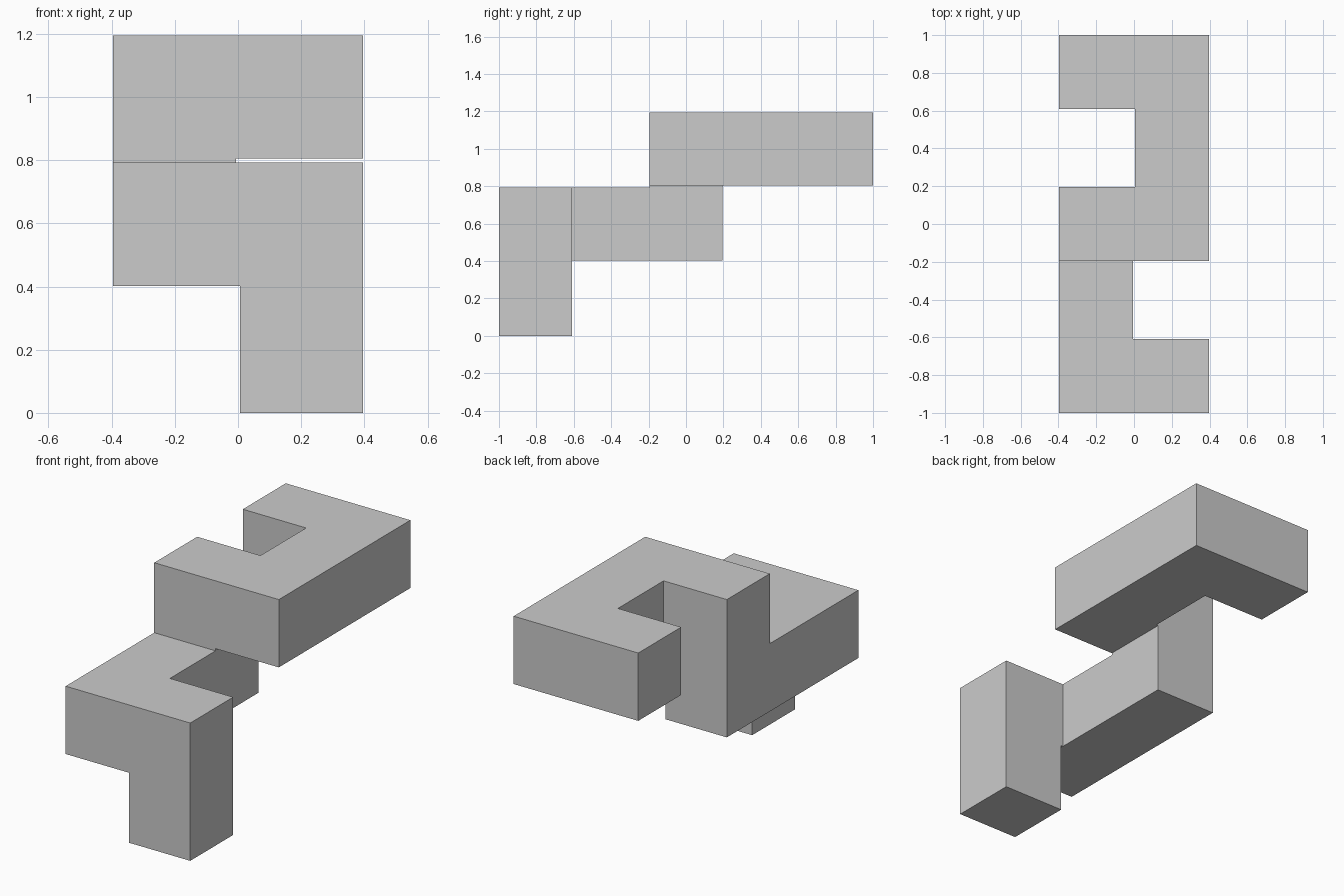
import bpy, bmesh
from math import radians
from mathutils import Vector

if "Cube" in bpy.data.objects:
    bpy.data.objects.remove(bpy.data.objects["Cube"])

GAP = 0.0062                 # inset of every face from the cell grid
PITCH = (2 + 2 * GAP) / 5    # five cells span the 2 unit length

# Chain of grid cells the bent bar walks through
PATH = [(0, 4, 2), (1, 4, 2), (1, 3, 2), (1, 2, 2), (0, 2, 2),
        (0, 2, 1), (0, 1, 1), (0, 0, 1), (1, 0, 1), (1, 0, 0)]
ORIGIN = Vector((-PITCH, -2.5 * PITCH, -GAP))


def line(n):
    """Grid line n: cells lie on even slots, thin gaps on odd slots."""
    return (n + 1) // 2 * PITCH + (GAP if n % 2 == 0 else -GAP)


# Slots filled by the cells and by the joints between chain neighbours
filled = {tuple(2 * c for c in cell) for cell in PATH}
filled |= {tuple(a + b for a, b in zip(p, q)) for p, q in zip(PATH, PATH[1:])}

# Skin of the filled slots
bm = bmesh.new()
verts = {}


def vert(key):
    if key not in verts:
        verts[key] = bm.verts.new(ORIGIN + Vector([line(n) for n in key]))
    return verts[key]


for slot in sorted(filled):
    for axis in range(3):
        for side in (0, 1):
            neighbour = list(slot)
            neighbour[axis] += 2 * side - 1
            if tuple(neighbour) in filled:
                continue
            corners = []
            for u, v in ((0, 0), (1, 0), (1, 1), (0, 1)):
                key = list(slot)
                key[axis] += side
                key[(axis + 1) % 3] += u
                key[(axis + 2) % 3] += v
                corners.append(vert(tuple(key)))
            bm.faces.new(corners if side else corners[::-1])

# Merge the coplanar patches into clean flat faces
bmesh.ops.dissolve_limit(bm, angle_limit=radians(1), verts=bm.verts[:], edges=bm.edges[:])

mesh = bpy.data.meshes.new("puzzle_piece")
bm.to_mesh(mesh)
bm.free()
bpy.context.collection.objects.link(bpy.data.objects.new("puzzle_piece", mesh))
